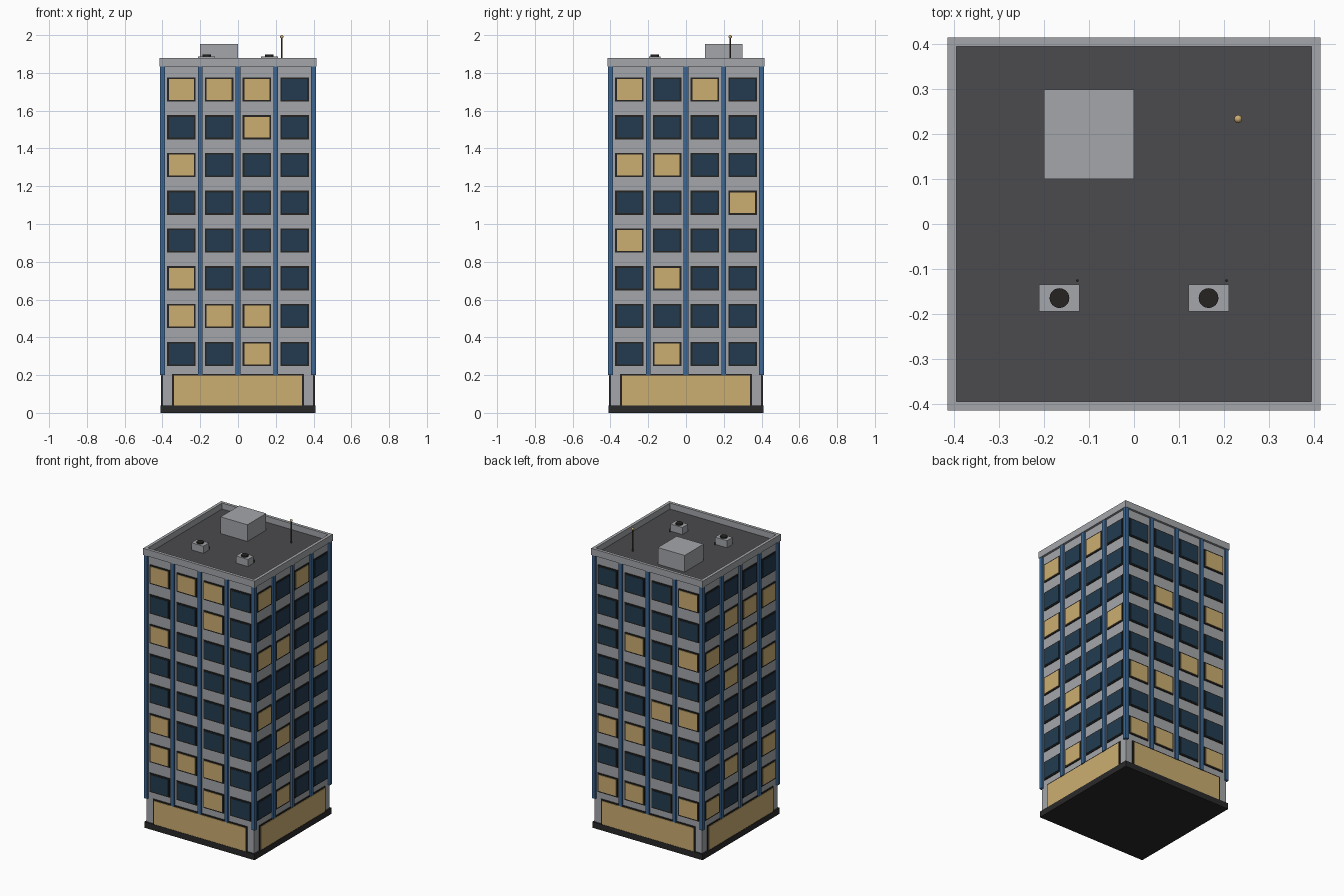
import bpy, bmesh, math
from mathutils import Matrix, Vector

if "Cube" in bpy.data.objects:
    bpy.data.objects.remove(bpy.data.objects["Cube"], do_unlink=True)


def material(name, rgb):
    m = bpy.data.materials.new(name)
    m.use_nodes = True
    m.diffuse_color = (*rgb, 1)
    m.node_tree.nodes["Principled BSDF"].inputs["Base Color"].default_value = (*rgb, 1)
    return m


CONCRETE = material("concrete grey", (0.37, 0.38, 0.40))
ROOF = material("roof grey", (0.07, 0.07, 0.077))
DARK = material("dark frame", (0.018, 0.017, 0.016))
BASE = material("base black", (0.022, 0.022, 0.022))
BLUE = material("fin blue", (0.045, 0.135, 0.29))
NAVY = material("glass navy", (0.016, 0.044, 0.08))
TAN = material("lit tan", (0.60, 0.42, 0.165))
POLE = material("pole brown", (0.07, 0.06, 0.045))


def finish(bm, name, mat):
    mesh = bpy.data.meshes.new(name)
    bm.to_mesh(mesh)
    bm.free()
    mesh.materials.append(mat)
    ob = bpy.data.objects.new(name, mesh)
    bpy.context.collection.objects.link(ob)
    return ob


def add_box(bm, lo, hi, turn=Matrix()):
    lo, hi = Vector(lo), Vector(hi)
    m = turn @ Matrix.Translation((lo + hi) / 2) @ Matrix.Diagonal((*(hi - lo), 1))
    bmesh.ops.create_cube(bm, size=1, matrix=m)


def box(name, mat, lo, hi):
    bm = bmesh.new()
    add_box(bm, lo, hi)
    return finish(bm, name, mat)


def cylinder(name, mat, r, x, y, z0, z1, sides=24):
    bm = bmesh.new()
    bmesh.ops.create_cone(bm, cap_ends=True, segments=sides, radius1=r, radius2=r,
                          depth=z1 - z0, matrix=Matrix.Translation((x, y, (z0 + z1) / 2)))
    return finish(bm, name, mat)


W = 0.40           # half width of the tower
ROOF_Z = 1.84

# Main masses
box("base_slab", BASE, (-0.41, -0.41, 0), (0.41, 0.41, 0.04))
box("tower_body", CONCRETE, (-W, -W, 0.04), (W, W, ROOF_Z - 0.005))
box("roof_deck", ROOF, (-W, -W, ROOF_Z - 0.005), (W, W, ROOF_Z))

# Lit windows per side, top floor first, columns left to right
LIT = {
    "front": "1110 0010 1000 0000 0000 1000 1110 0010",
    "left": "1010 0000 1100 0001 1000 0100 0000 0100",
    "back": "0001 0000 0101 0000 0011 1100 0000 1101",
    "right": "0000 0111 1010 0101 0000 0000 0101 1001",
}

# The four facades, each built facing front and turned into place
parapet = bmesh.new()
for k, (side, pattern) in enumerate(LIT.items()):
    turn = Matrix.Rotation(k * math.pi / 2, 4, "Z")
    frames, lit, unlit, fins = (bmesh.new() for _ in range(4))
    for row, floor in enumerate(pattern.split()):
        z = 1.7125 - 0.2 * row
        for col, state in enumerate(floor):
            x = -0.3 + 0.2 * col
            add_box(frames, (x - 0.075, -W - 0.005, z - 0.064), (x + 0.075, -W, z + 0.064), turn)
            add_box(lit if state == "1" else unlit, (x - 0.066, -W - 0.008, z - 0.055),
                    (x + 0.066, -W - 0.004, z + 0.055), turn)
    # Lobby frontage
    add_box(frames, (-0.35, -W - 0.005, 0.04), (0.35, -W, 0.207), turn)
    add_box(lit, (-0.34, -W - 0.008, 0.04), (0.34, -W - 0.004, 0.198), turn)
    # Vertical fins; the last one of each side is the next side's corner
    for i in range(4):
        x = -0.4 + 0.2 * i
        add_box(fins, (x - 0.0125, -W - 0.0125, 0.2), (x + 0.0125, -W + 0.0125, ROOF_Z - 0.005), turn)
    add_box(parapet, (-0.415, -0.415, ROOF_Z - 0.005), (0.395, -0.395, 1.88), turn)
    finish(frames, side + "_window_frames", DARK)
    finish(lit, side + "_lit_panes", TAN)
    finish(unlit, side + "_dark_panes", NAVY)
    finish(fins, side + "_fins", BLUE)
finish(parapet, "parapet", CONCRETE)

# Roof equipment
box("stair_housing", CONCRETE, (-0.2, 0.1, ROOF_Z), (0, 0.3, 1.952))
for name, x in (("right", -0.166), ("left", 0.166)):
    box(name + "_cooling_unit", CONCRETE, (x - 0.045, -0.195, ROOF_Z), (x + 0.045, -0.135, 1.888))
    cylinder(name + "_cooling_fan", DARK, 0.022, x, -0.165, 1.885, 1.897)
    cylinder(name + "_cooling_pipe", DARK, 0.003, x + 0.04, -0.126, ROOF_Z, 1.86, 8)

# Antenna
cylinder("antenna_pole", POLE, 0.004, 0.232, 0.234, ROOF_Z, 1.992, 8)
bm = bmesh.new()
bmesh.ops.create_uvsphere(bm, u_segments=12, v_segments=8, radius=0.009,
                          matrix=Matrix.Translation((0.232, 0.234, 1.991)))
tip = finish(bm, "antenna_tip", TAN)
for p in tip.data.polygons:
    p.use_smooth = True
